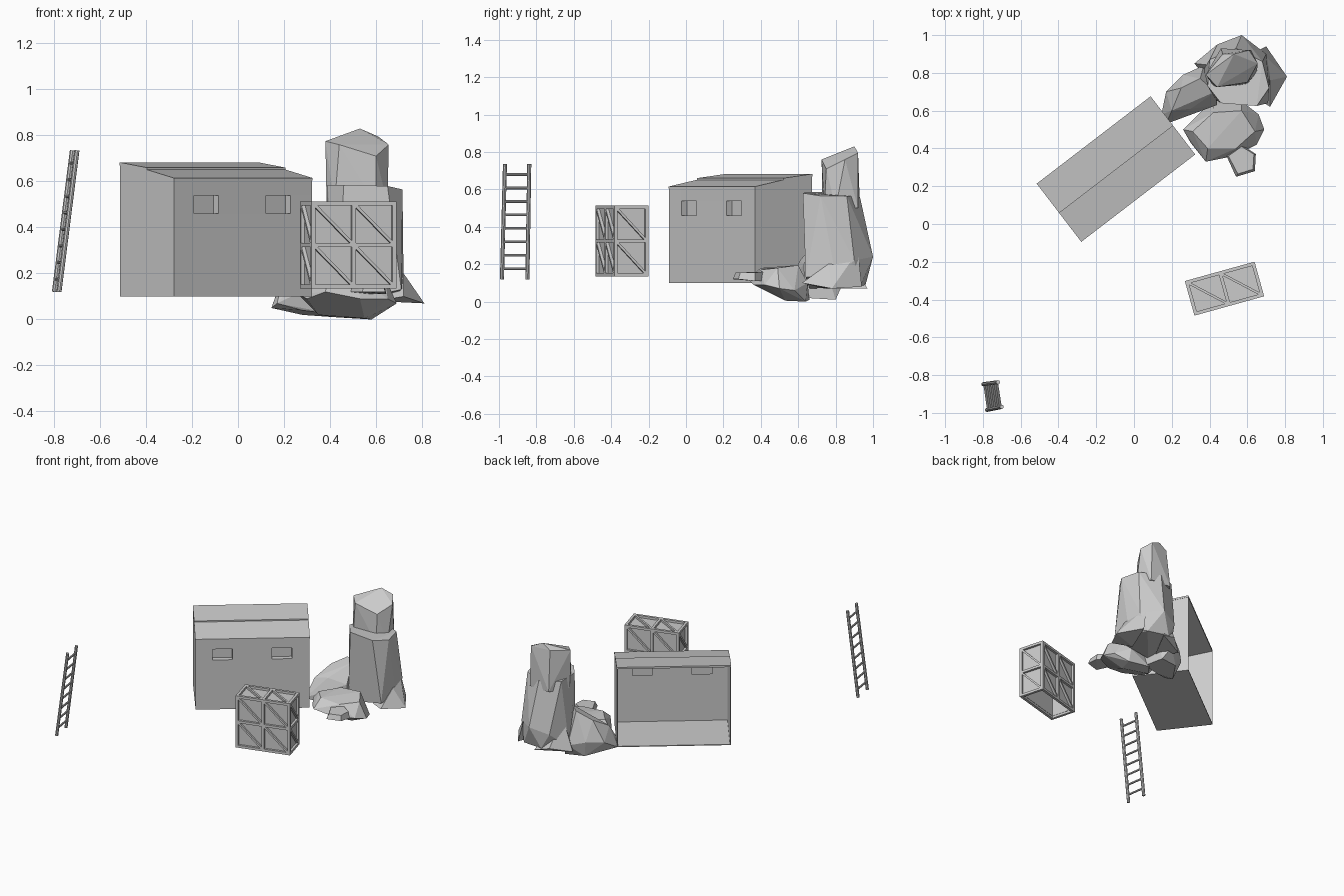
import bpy, bmesh, math
from mathutils import Vector, Matrix

if "Cube" in bpy.data.objects:
    bpy.data.objects.remove(bpy.data.objects["Cube"])


def finish(bm, name, matrix=None):
    bmesh.ops.recalc_face_normals(bm, faces=bm.faces)
    me = bpy.data.meshes.new(name)
    bm.to_mesh(me)
    bm.free()
    ob = bpy.data.objects.new(name, me)
    bpy.context.collection.objects.link(ob)
    if matrix:
        ob.matrix_world = matrix
    return ob


def add_box(bm, lo, hi):
    lo, hi = Vector(lo), Vector(hi)
    m = Matrix.Translation((lo + hi) / 2) @ Matrix.Diagonal((*(hi - lo), 1))
    bmesh.ops.create_cube(bm, size=1, matrix=m)


def add_prism(bm, profile, x0, x1):
    """Extrude a (y, z) profile along x."""
    a = bm.faces.new([bm.verts.new((x0, y, z)) for y, z in profile])
    r = bmesh.ops.extrude_face_region(bm, geom=[a], use_keep_orig=True)
    vs = [v for v in r["geom"] if isinstance(v, bmesh.types.BMVert)]
    bmesh.ops.translate(bm, vec=(x1 - x0, 0, 0), verts=vs)


def add_bar(bm, p, q, normal, width, depth):
    """Flat bar from p to q, sunk by depth against the face normal."""
    p, q, n = Vector(p), Vector(q), Vector(normal)
    d = (q - p).normalized()
    s = n.cross(d)
    m = Matrix((d * (q - p).length, s * width, n * depth)).transposed().to_4x4()
    m.translation = (p + q) / 2 - n * depth / 2
    bmesh.ops.create_cube(bm, size=1, matrix=m)


def add_rod(bm, p, q, radius):
    p, q = Vector(p), Vector(q)
    m = (q - p).to_track_quat('Z', 'Y').to_matrix().to_4x4()
    m.translation = (p + q) / 2
    bmesh.ops.create_cone(bm, cap_ends=True, segments=8, radius1=radius,
                          radius2=radius, depth=(q - p).length, matrix=m)


def rock(name, pts):
    bm = bmesh.new()
    for p in pts:
        bm.verts.new(p)
    r = bmesh.ops.convex_hull(bm, input=bm.verts)
    junk = {g for g in r["geom_interior"] + r["geom_unused"]
            if isinstance(g, bmesh.types.BMVert)}
    bmesh.ops.delete(bm, geom=list(junk), context='VERTS')
    bmesh.ops.dissolve_limit(bm, angle_limit=math.radians(5),
                             verts=bm.verts, edges=bm.edges)
    return finish(bm, name)


# Shed: thin walls, open at the back
L, W = 0.756, 0.384
shed = Matrix.Translation((-0.28, -0.09, 0)) @ Matrix.Rotation(math.atan2(0.46, 0.6), 4, 'Z')

# front wall with two recessed windows
bm = bmesh.new()
us = [0, 0.11, 0.245, 0.505, 0.64, L]
zs = [0.10, 0.46, 0.54, 0.607]
grid = [[bm.verts.new((u, 0, z)) for u in us] for z in zs]
windows = []
for j in range(3):
    for i in range(5):
        f = bm.faces.new((grid[j][i], grid[j][i + 1], grid[j + 1][i + 1], grid[j + 1][i]))
        if j == 1 and i in (1, 3):
            windows.append(f)
r = bmesh.ops.extrude_face_region(bm, geom=windows)
bmesh.ops.translate(bm, vec=(0, 0.035, 0),
                    verts=[v for v in r["geom"] if isinstance(v, bmesh.types.BMVert)])
bmesh.ops.delete(bm, geom=[f for f in windows if f.is_valid], context='FACES_ONLY')
front = finish(bm, "shed_front_wall", shed)
sol = front.modifiers.new("thickness", 'SOLIDIFY')
sol.thickness, sol.offset = 0.005, 0

# end walls and floor
end = [(0, 0.10), (W, 0.10), (W, 0.675), (W / 2, 0.65), (0, 0.607)]
for side, x in (("left", 0), ("right", L - 0.006)):
    bm = bmesh.new()
    add_prism(bm, end, x, x + 0.006)
    finish(bm, f"shed_{side}_wall", shed)
bm = bmesh.new()
add_box(bm, (0, 0, 0.10), (L, W, 0.106))
finish(bm, "shed_floor", shed)

# roof in two overlapping slabs
for part, prof in (("front", [(-0.004, 0.605), (-0.004, 0.615), (W / 2, 0.652), (W / 2, 0.642)]),
                   ("back", [(W / 2 - 0.004, 0.647), (W / 2 - 0.004, 0.66), (W, 0.683), (W, 0.67)])):
    bm = bmesh.new()
    add_prism(bm, prof, -0.002, L + 0.002)
    finish(bm, f"shed_roof_{part}", shed)

# Crate: inner panels, framed and braced outside, open below
cw, cd, z0, z1 = 0.383, 0.19, 0.135, 0.513
crate = Matrix.Translation((0.32, -0.485, 0)) @ Matrix.Rotation(math.radians(15.5), 4, 'Z')
t, b = 0.016, 0.018
X, Y, Z = Vector((1, 0, 0)), Vector((0, 1, 0)), Vector((0, 0, 1))
frame, panels = bmesh.new(), bmesh.new()


def framed_side(o, u, v, w, h, cols, rows, panel=True):
    o, n = Vector(o), u.cross(v)
    P = lambda a, c: o + u * a + v * c
    for i in range(cols + 1):
        a = b / 2 + (w - b) * i / cols
        add_bar(frame, P(a, 0), P(a, h), n, b, t)
    for j in range(rows + 1):
        c = b / 2 + (h - b) * j / rows
        add_bar(frame, P(0, c), P(w, c), n, b, t)
    if not panel:
        return
    for i in range(cols):
        for j in range(rows):
            a0, a1 = (b / 2 + (w - b) * k / cols for k in (i, i + 1))
            c0, c1 = (b / 2 + (h - b) * k / rows for k in (j, j + 1))
            add_bar(frame, P(a0, c1), P(a1, c0), n, 0.013, t)
    add_bar(panels, P(0, h / 2) - n * t + u * t, P(w, h / 2) - n * t - u * t, n, h - 2 * t, 0.004)


ch = z1 - z0
framed_side((0, 0, z0), X, Z, cw, ch, 2, 2)
framed_side((cw, cd, z0), -X, Z, cw, ch, 2, 2)
framed_side((cw, 0, z0), Y, Z, cd, ch, 1, 2)
framed_side((0, cd, z0), -Y, Z, cd, ch, 1, 2)
framed_side((0, 0, z1), X, Y, cw, cd, 2, 1)
framed_side((0, cd, z0), X, -Y, cw, cd, 1, 1, panel=False)
finish(frame, "crate_frame", crate)
finish(panels, "crate_panels", crate)

# Ladder: two leaning rails and eight rungs
rails = [(Vector((-0.798, -0.848, 0.12)), Vector((-0.72, -0.838, 0.735))),
         (Vector((-0.778, -0.984, 0.12)), Vector((-0.70, -0.968, 0.735)))]
bm = bmesh.new()
for p, q in rails:
    add_rod(bm, p, q, 0.011)
finish(bm, "ladder_rails")
bm = bmesh.new()
for i in range(8):
    k = 0.09 + 0.82 * i / 7
    add_rod(bm, rails[0][0].lerp(rails[0][1], k), rails[1][0].lerp(rails[1][1], k), 0.007)
finish(bm, "ladder_rungs")

# Rocks: faceted convex chunks
rock("tall_rock_body", [
    (.71, .64, .13), (.66, .93, .08), (.50, .96, .09), (.37, .82, .08), (.43, .66, .07),
    (.57, 1.0, .24), (.44, .95, .20), (.72, .80, .14), (.70, .90, .22),
    (.715, .72, .565), (.65, .625, .58), (.46, .64, .585), (.39, .73, .585),
    (.40, .87, .57), (.54, .93, .56), (.68, .86, .565)])
rock("tall_rock_top", [
    (.385, .79, .5), (.42, .73, .5), (.60, .74, .5), (.65, .80, .5), (.62, .92, .5), (.46, .93, .5),
    (.38, .79, .775), (.44, .725, .76), (.47, .90, .79), (.53, .90, .83), (.61, .92, .795),
    (.655, .85, .76), (.60, .75, .71)])
rock("tall_rock_spur", [
    (.81, .78, .07), (.70, .94, .08), (.72, .62, .10), (.60, .70, .08), (.72, .76, .20), (.66, .92, .27)])
rock("tall_rock_back_foot", [
    (.32, .85, .07), (.44, .95, .10), (.55, .97, .07), (.42, .72, .07), (.41, .84, .30)])
rock("left_rock", [
    (.145, .58, .05), (.17, .53, .07), (.28, .58, .04), (.44, .64, .02), (.42, .80, .01), (.28, .77, .02),
    (.17, .70, .12), (.26, .79, .13), (.37, .84, .10), (.20, .60, .20), (.30, .61, .22),
    (.25, .72, .27), (.35, .77, .33), (.43, .70, .33), (.44, .63, .20)])
rock("front_rock", [
    (.35, .57, .02), (.55, .53, .005), (.58, .64, .0), (.42, .66, .01),
    (.26, .50, .11), (.30, .43, .09), (.38, .33, .12), (.53, .36, .09), (.65, .42, .09),
    (.69, .50, .07), (.66, .58, .06), (.57, .65, .1), (.42, .63, .1),
    (.31, .49, .17), (.39, .40, .18), (.54, .40, .17), (.64, .49, .18), (.57, .60, .195), (.42, .59, .19)])
rock("small_rock", [
    (.49, .36, .12), (.57, .42, .11), (.645, .37, .11), (.64, .28, .12), (.54, .25, .12),
    (.50, .36, .155), (.57, .41, .16), (.635, .37, .155), (.63, .29, .155), (.55, .265, .155)])
